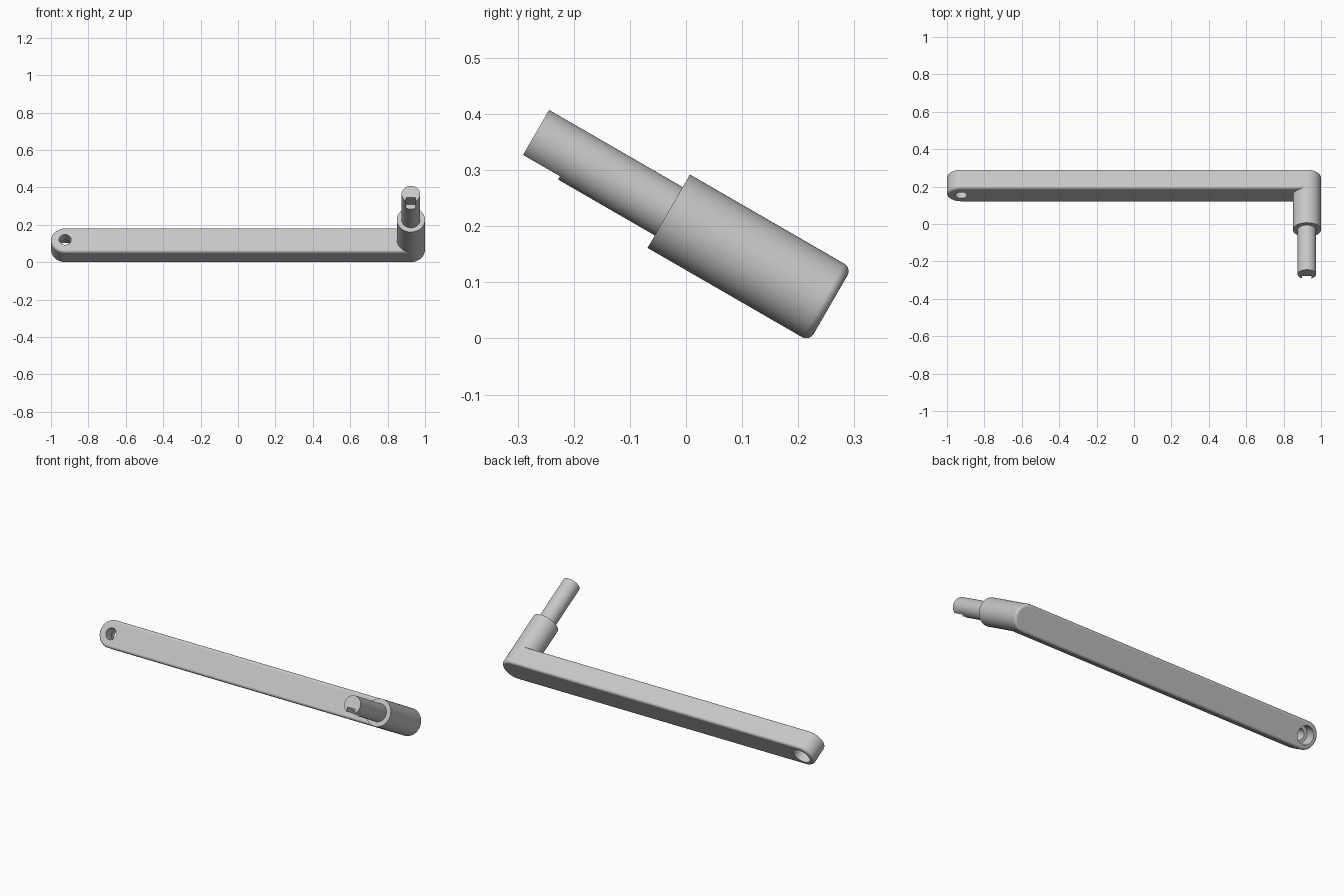
import bpy, bmesh
from math import pi, cos, sin, radians
from mathutils import Matrix

cube = bpy.data.objects.get("Cube")
if cube:
    bpy.data.objects.remove(cube)

# Parts are laid out in a local frame (z along the pin), then tilted
TILT = Matrix.Rotation(radians(60), 4, 'X')
AXIS_Y = 0.181            # height of the pin and hole axis in the local frame
END_X = 0.9245            # centre of each rounded end
R = 0.0755                # radius of ends and collar
BACK, FRONT, FILLET = -0.193, -0.073, 0.015

steel = bpy.data.materials.new("light grey")
steel.use_nodes = True
grey = (0.57, 0.57, 0.57, 1)
steel.diffuse_color = grey
steel.node_tree.nodes["Principled BSDF"].inputs["Base Color"].default_value = grey


def make_object(name, bm):
    bmesh.ops.recalc_face_normals(bm, faces=bm.faces)
    mesh = bpy.data.meshes.new(name)
    bm.to_mesh(mesh)
    bm.free()
    mesh.materials.append(steel)
    ob = bpy.data.objects.new(name, mesh)
    ob.matrix_world = TILT
    bpy.context.collection.objects.link(ob)
    return ob


def prism(name, outline, z0, z1, fillet=0):
    bm = bmesh.new()
    base = bm.faces.new([bm.verts.new((x, y, z0)) for x, y in outline])
    moved = bmesh.ops.extrude_face_region(bm, geom=[base], use_keep_orig=True)
    top = [v for v in moved["geom"] if isinstance(v, bmesh.types.BMVert)]
    bmesh.ops.translate(bm, verts=top, vec=(0, 0, z1 - z0))
    if fillet:
        rims = [e for e in bm.edges if abs(e.verts[0].co.z - e.verts[1].co.z) < 1e-5]
        bmesh.ops.bevel(bm, geom=rims, offset=fillet, segments=5,
                        profile=0.5, affect='EDGES')
    return make_object(name, bm)


def arc(cx, radius, start, sweep, count):
    return [(cx + radius * cos(start + sweep * i / count),
             AXIS_Y + radius * sin(start + sweep * i / count)) for i in range(count + 1)]


def cylinder(name, x, radius, z0, z1):
    return prism(name, arc(x, radius, 0, 2 * pi, 64)[:-1], z0, z1)


def cut(target, cutter):
    cutter.hide_render = True
    mod = target.modifiers.new("cut", 'BOOLEAN')
    mod.operation, mod.solver, mod.object = 'DIFFERENCE', 'EXACT', cutter
    bpy.context.view_layer.objects.active = target
    bpy.ops.object.modifier_apply(modifier=mod.name)
    bpy.data.objects.remove(cutter)


# Long arm with rounded ends and filleted rims
stadium = arc(END_X, R, -pi / 2, pi, 32) + arc(-END_X, R, pi / 2, pi, 32)
arm = prism("arm", stadium, BACK, FRONT, FILLET)

# Through hole with a wider counterbore on the back
cut(arm, cylinder("hole_cutter", -END_X, 0.032, BACK - 0.1, FRONT + 0.1))
cut(arm, cylinder("counterbore_cutter", -END_X, 0.05, BACK - 0.1, BACK + 0.06))

# Collar and pin
collar = cylinder("collar", END_X, R, FRONT - FILLET, 0.14)
pin = cylinder("pin", END_X, 0.0497, 0.12, 0.415)

# Key slot under the tip of the pin
slot = [(END_X - 0.025, 0.1), (END_X + 0.025, 0.1),
        (END_X + 0.025, 0.161), (END_X - 0.025, 0.161)]
cut(pin, prism("slot_cutter", slot, 0.339, 0.5))

# Smooth rounded surfaces, crisp edges
for ob in (arm, collar, pin):
    bpy.ops.object.select_all(action='DESELECT')
    ob.select_set(True)
    bpy.context.view_layer.objects.active = ob
    bpy.ops.object.shade_smooth_by_angle(angle=radians(30))
    normals = ob.modifiers.new("flat_face_normals", 'WEIGHTED_NORMAL')
    normals.keep_sharp = True
